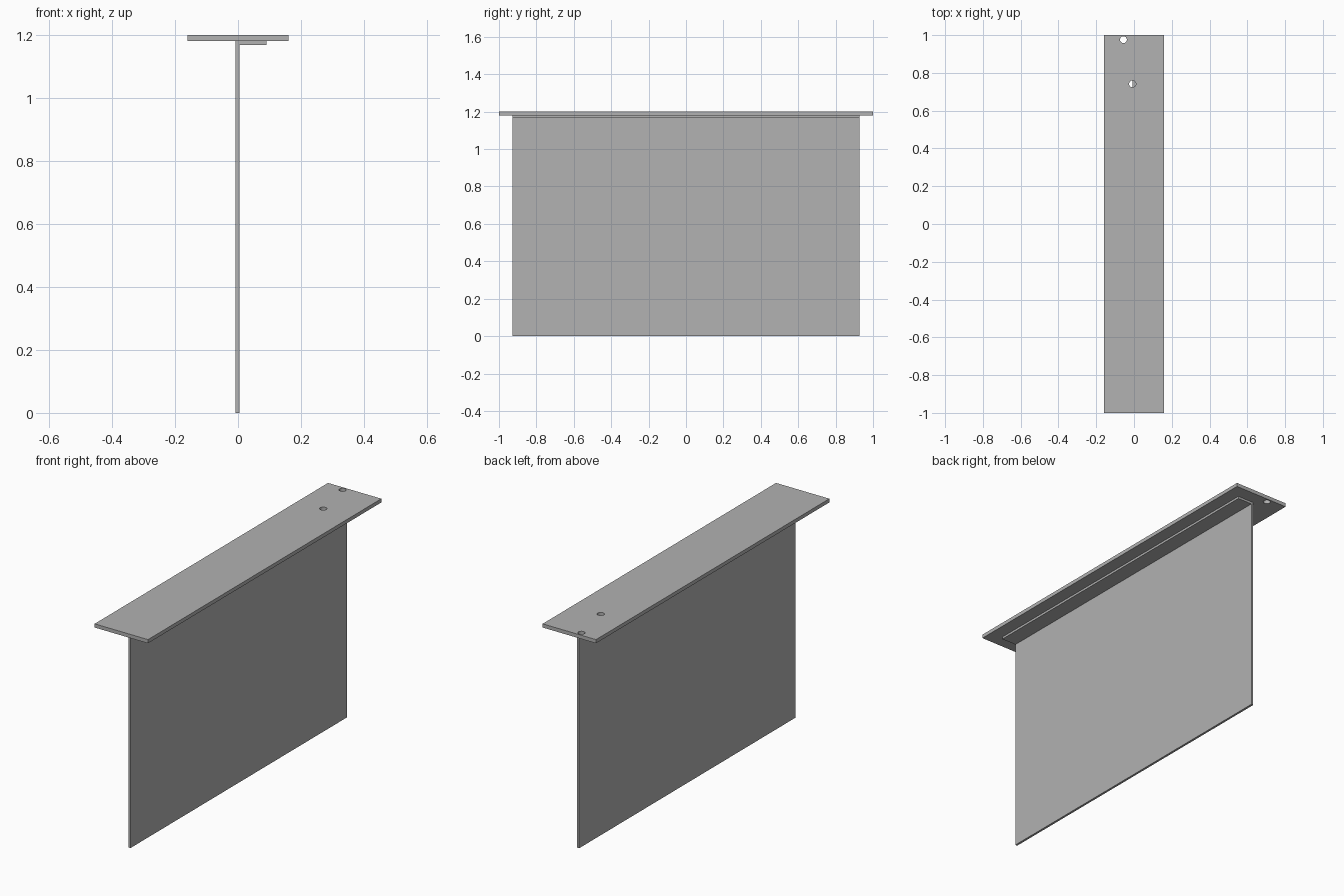
import bpy
import bmesh
from mathutils import Matrix, Vector

cube = bpy.data.objects.get("Cube")
if cube:
    bpy.data.objects.remove(cube, do_unlink=True)

grey = bpy.data.materials.new("light grey")
grey.use_nodes = True
colour = (0.445, 0.445, 0.445, 1)
grey.diffuse_color = colour
grey.node_tree.nodes["Principled BSDF"].inputs["Base Color"].default_value = colour


def add_object(name, bm):
    mesh = bpy.data.meshes.new(name)
    bm.to_mesh(mesh)
    bm.free()
    mesh.materials.append(grey)
    obj = bpy.data.objects.new(name, mesh)
    bpy.context.collection.objects.link(obj)
    return obj


def box(name, low, high):
    low, high = Vector(low), Vector(high)
    bm = bmesh.new()
    place = Matrix.Translation((low + high) / 2) @ Matrix.Diagonal((*(high - low), 1))
    bmesh.ops.create_cube(bm, size=1, matrix=place)
    return add_object(name, bm)


# Top board
board = box("top_board", (-0.16, -1, 1.18), (0.16, 1, 1.2))

# Upright sheet and the fixing flange folded along its top
box("upright_panel", (-0.008, -0.927, 0), (0.004, 0.927, 1.18))
box("fixing_flange", (0.004, -0.927, 1.168), (0.09, 0.927, 1.18))

# Round holes drilled through the board
for i, (x, y) in enumerate([(-0.056, 0.976), (-0.008, 0.742)]):
    bm = bmesh.new()
    bmesh.ops.create_cone(bm, cap_ends=True, segments=32, radius1=0.018, radius2=0.018,
                          depth=0.1, matrix=Matrix.Translation((x, y, 1.19)))
    drill = add_object(f"hole_cutter_{i + 1}", bm)
    drill.hide_render = True
    drill.hide_set(True)
    cut = board.modifiers.new("hole", "BOOLEAN")
    cut.operation = "DIFFERENCE"
    cut.solver = "EXACT"
    cut.object = drill
